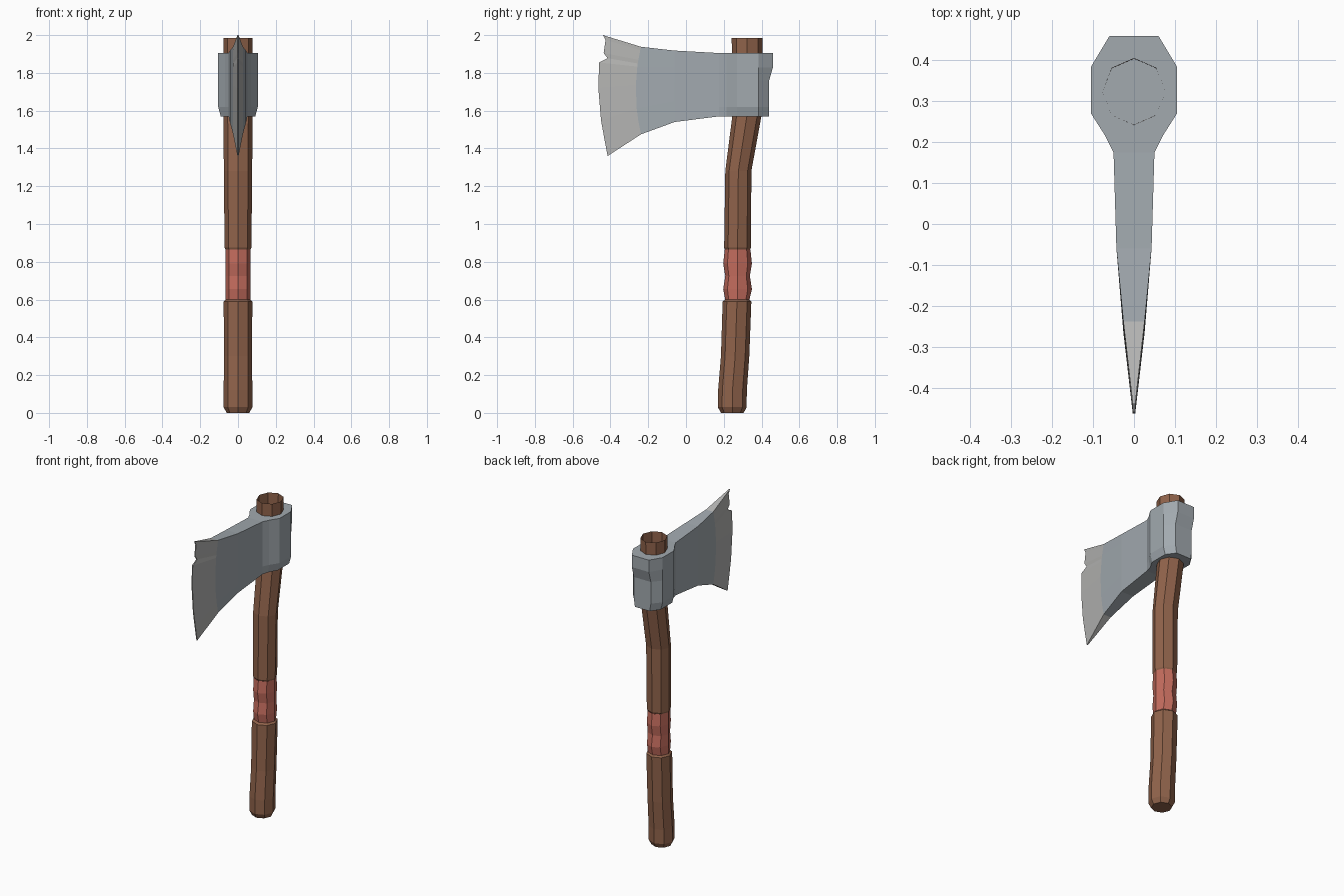
import bpy
from math import sin, cos, pi

if "Cube" in bpy.data.objects:
    bpy.data.objects.remove(bpy.data.objects["Cube"])


def material(name, rgb):
    m = bpy.data.materials.new(name)
    m.diffuse_color = (*rgb, 1)
    m.use_nodes = True
    m.node_tree.nodes["Principled BSDF"].inputs["Base Color"].default_value = m.diffuse_color
    return m


WOOD = material("wood", (0.28, 0.125, 0.07))
RED = material("red_wrap", (0.55, 0.15, 0.11))
STEEL = material("steel", (0.36, 0.40, 0.43))
EDGE = material("honed_edge", (0.46, 0.46, 0.45))


def make(name, verts, faces, mats):
    me = bpy.data.meshes.new(name)
    me.from_pydata(verts, [], faces)
    for m in mats:
        me.materials.append(m)
    ob = bpy.data.objects.new(name, me)
    bpy.context.collection.objects.link(ob)
    return ob


def octagon_loft(name, rings, mat, cap_start=False):
    """Loft octagons; each ring is (z, centre y, x radius, y radius)."""
    verts = [(rx * sin(i * pi / 4), cy - ry * cos(i * pi / 4), z)
             for z, cy, rx, ry in rings for i in range(8)]
    faces = [(r * 8 + i, r * 8 + (i + 1) % 8, r * 8 + 8 + (i + 1) % 8, r * 8 + 8 + i)
             for r in range(len(rings) - 1) for i in range(8)]
    if cap_start:
        faces.append(tuple(range(7, -1, -1)))
    return make(name, verts, faces, [mat])


# Handle: lower grip, wrap and upper shaft (open at the top)
octagon_loft("lower_handle", [
    (0, .245, .06, .06), (.03, .245, .076, .076), (.12, .246, .076, .076),
    (.30, .26, .074, .075), (.59, .27, .076, .076), (.60, .272, .064, .064)], WOOD, True)
octagon_loft("grip_wrap", [
    (.60, .272, .066, .064), (.655, .273, .066, .076), (.725, .273, .066, .065),
    (.79, .273, .066, .076), (.865, .273, .066, .068)], RED)
octagon_loft("upper_handle", [
    (.865, .273, .066, .066), (.875, .273, .071, .071), (1.28, .277, .075, .069),
    (1.57, .322, .077, .077), (1.985, .324, .077, .082)], WOOD)

# Cutting edge outline (y, z), bottom to top, including the chip
edge = [(-.415, 1.36), (-.433, 1.455), (-.450, 1.55), (-.464, 1.72), (-.460, 1.855),
        (-.416, 1.878), (-.436, 1.905), (-.426, 1.975), (-.440, 2.0)]
frac = [(z - 1.36) / .64 for _, z in edge]

# Head stations from blade to poll: y, half width, bottom z, top z
stations = [(-.238, .026, 1.475, 1.938), (-.06, .043, 1.54, 1.918), (.175, .05, 1.57, 1.905),
            (.215, .07, 1.57, 1.905), (.27, .105, 1.57, 1.905), (.385, .105, 1.57, 1.905),
            (.46, .06, 1.57, 1.905)]
columns = [[(.003, y, z) for y, z in edge]]
for k, (y, w, zb, zt) in enumerate(stations):
    col = []
    for r, f in enumerate(frac):
        yy, ww = y, w
        if k == 0:
            yy -= .112 * f * (1 - f)          # curved hone line
        if k >= 3 and r == 0:
            ww *= .87                         # chamfered eye bottom
        if k == 6:
            yy -= .02 if f < .6 else 0        # lip on the poll
        col.append((ww, yy, zb + f * (zt - zb)))
    columns.append(col)

# Axe head: two mirrored sides closed by top, bottom, edge and poll strips
n, m = len(edge), len(columns)
half = [p for col in columns for p in col]
verts = half + [(-x, y, z) for x, y, z in half]
N = len(half)
faces, honed = [], []
for c in range(m - 1):
    for r in range(n - 1):
        a, b, d, e = c * n + r, c * n + n + r, c * n + n + r + 1, c * n + r + 1
        faces += [(a, b, d, e), (N + e, N + d, N + b, N + a)]
        honed += [c == 0] * 2
    a, b = c * n, c * n + n
    t, u = a + n - 1, b + n - 1
    faces += [(a, N + a, N + b, b), (t, u, N + u, N + t)]
    honed += [c == 0] * 2
for r in range(n - 1):
    p = (m - 1) * n + r
    faces += [(r, r + 1, N + r + 1, N + r), (p, N + p, N + p + 1, p + 1)]
    honed += [True, False]
head = make("axe_head", verts, faces, [STEEL, EDGE])
for poly, h in zip(head.data.polygons, honed):
    poly.material_index = int(h)
